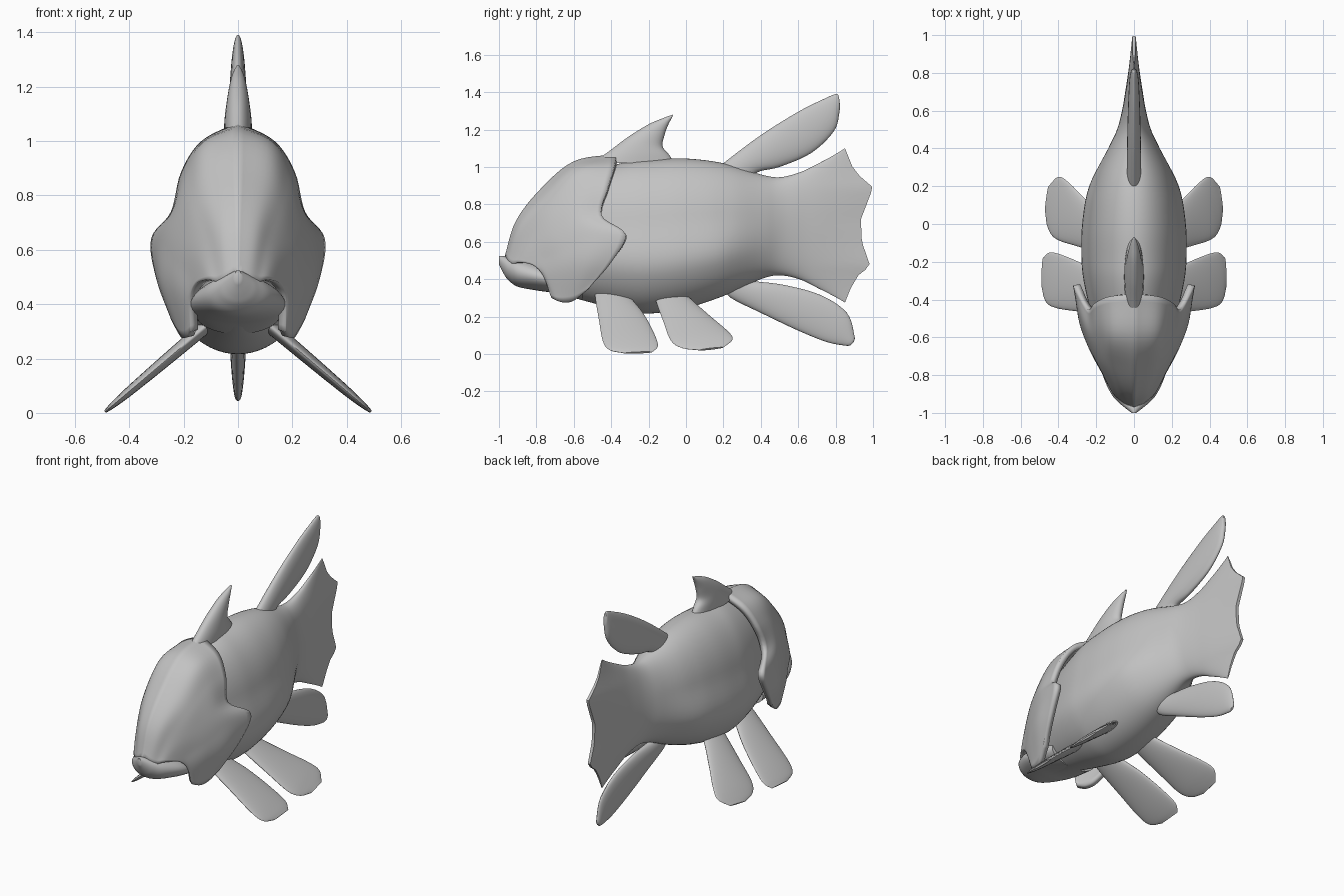
import bpy, bmesh, math
from mathutils import Vector as V

if "Cube" in bpy.data.objects:
    bpy.data.objects.remove(bpy.data.objects["Cube"])

grey = bpy.data.materials.new("plain grey")
grey.diffuse_color = (0.55, 0.55, 0.55, 1)
grey.use_nodes = True
grey.node_tree.nodes["Principled BSDF"].inputs["Base Color"].default_value = grey.diffuse_color


def smooth_path(pts, steps):
    """Catmull-Rom curve through tuples of any length."""
    out, n = [], len(pts)
    for i in range(n - 1):
        p1, p2 = pts[i], pts[i + 1]
        p0 = pts[i - 1] if i else [2 * a - b for a, b in zip(p1, p2)]
        p3 = pts[i + 2] if i + 2 < n else [2 * b - a for a, b in zip(p1, p2)]
        for s in range(steps):
            t = s / steps
            out.append([0.5 * (2 * b + (c - a) * t + (2 * a - 5 * b + 4 * c - d) * t * t
                               + (3 * b - a - 3 * c + d) * t ** 3)
                        for a, b, c, d in zip(p0, p1, p2, p3)])
    out.append(list(pts[-1]))
    return out


def finish(name, bm):
    me = bpy.data.meshes.new(name)
    bm.to_mesh(me)
    bm.free()
    me.materials.append(grey)
    ob = bpy.data.objects.new(name, me)
    bpy.context.collection.objects.link(ob)
    bpy.context.view_layer.objects.active = ob
    for o in bpy.context.selected_objects:
        o.select_set(False)
    ob.select_set(True)
    bpy.ops.object.shade_smooth_by_angle(angle=math.radians(45))
    return ob


def loft(name, sections, n=32, warp=None):
    """Skin elliptical rings given as (centre, long half axis, short half axis)."""
    bm = bmesh.new()
    rings = []
    for c, a, b in sections:
        ring = []
        for i in range(n):
            t = 2 * math.pi * i / n
            p = c + a * math.cos(t) + b * math.sin(t)
            ring.append(bm.verts.new(warp(p, c, a.length) if warp else p))
        rings.append(ring)
    for r, s in zip(rings, rings[1:]):
        for i in range(n):
            j = (i + 1) % n
            bm.faces.new((r[i], r[j], s[j], s[i]))
    # strip caps across both ends
    for r in (rings[0], rings[-1]):
        for i in range(n // 2):
            q = [r[i], r[i + 1], r[n - i - 1], r[-i % n]]
            bm.faces.new(list(dict.fromkeys(q)))
    bmesh.ops.recalc_face_normals(bm, faces=bm.faces)
    return finish(name, bm)


def trunk(name, profile, n=64, warp=None):
    """Loft along y from rows of (y, bottom, top, half width)."""
    return loft(name, [(V((0, y, (lo + hi) / 2)), V((0, 0, (hi - lo) / 2)), V((w, 0, 0)))
                       for y, lo, hi, w in smooth_path(profile, 5)], n, warp)


def fin(name, rows, normal=(1, 0, 0), x_at=lambda z: 0):
    """Blade from rows of (edge y, edge z, other edge y, other edge z, half thickness)."""
    secs = []
    for y1, z1, y2, z2, th in smooth_path(rows, 5):
        p, q = V((x_at(z1), y1, z1)), V((x_at(z2), y2, z2))
        secs.append(((p + q) / 2, (p - q) / 2, V(normal) * th))
    return loft(name, secs)


# scalloped trailing edge of the tail: (z, y)
TAIL_EDGE = [(0.275, 0.85), (0.35, 0.88), (0.42, 0.92), (0.47, 0.985), (0.6, 0.94), (0.72, 0.935),
             (0.89, 1.0), (0.95, 0.93), (1.0, 0.89), (1.10, 0.85)]


def body_warp(p, c, h):
    # pear-shaped section, slimmer above the middle
    t = min(1, max(0, ((p.z - c.z) / h + 0.5) / 0.75))
    slim = 1.05 - 0.19 * t * t * (3 - 2 * t)
    p.x *= 1 + (slim - 1) * min(1, max(0, (0.5 - c.y) / 0.3))
    # scallops
    k = max(0, (c.y - 0.5) / 0.35) ** 2
    for (z0, y0), (z1, y1) in zip(TAIL_EDGE, TAIL_EDGE[1:]):
        if z0 <= p.z <= z1:
            p.y += k * (y0 + (y1 - y0) * (p.z - z0) / (z1 - z0) - 0.85)
            break
    return p


# body running into the tail fin
trunk("body", [
    (-0.88, 0.38, 0.56, 0.07), (-0.75, 0.34, 0.77, 0.13), (-0.6, 0.30, 0.93, 0.19),
    (-0.45, 0.26, 0.99, 0.24), (-0.3, 0.225, 1.03, 0.275), (-0.18, 0.217, 1.04, 0.287),
    (0.0, 0.245, 1.045, 0.283), (0.2, 0.31, 1.02, 0.245), (0.4, 0.40, 0.96, 0.14),
    (0.5, 0.42, 0.945, 0.09), (0.6, 0.40, 0.97, 0.062), (0.7, 0.35, 1.02, 0.042),
    (0.85, 0.275, 1.10, 0.010)], 72, body_warp)

# lower jaw
trunk("lower_jaw", [
    (-1.0, 0.48, 0.525, 0.012), (-0.975, 0.43, 0.523, 0.045), (-0.95, 0.395, 0.517, 0.075),
    (-0.9, 0.36, 0.512, 0.12), (-0.8, 0.34, 0.49, 0.165), (-0.7, 0.325, 0.46, 0.175),
    (-0.55, 0.29, 0.45, 0.16)], 40)

# head shield with gill flaps: rows from the crown down, each from snout to rear edge
SHIELD = [
    [(0, -.97, .52), (0, -.91, .71), (0, -.78, .88), (0, -.6, 1.03), (0, -.37, 1.07)],
    [(.04, -.96, .49), (.07, -.89, .68), (.11, -.75, .84), (.125, -.59, .98), (.135, -.385, 1.0)],
    [(.07, -.94, .48), (.11, -.86, .63), (.165, -.73, .76), (.19, -.58, .87), (.21, -.42, .885)],
    [(.11, -.9, .49), (.145, -.83, .57), (.2, -.71, .66), (.235, -.58, .74), (.247, -.45, .74)],
    [(.155, -.82, .475), (.18, -.77, .51), (.235, -.66, .57), (.28, -.52, .635), (.32, -.325, .64)],
    [(.175, -.765, .42), (.195, -.74, .42), (.24, -.65, .45), (.285, -.53, .48), (.30, -.40, .49)],
    [(.175, -.72, .3), (.19, -.69, .285), (.2, -.65, .275), (.215, -.6, .285), (.245, -.53, .34)]]
rows = [smooth_path(r, 6) for r in SHIELD]
cols = [smooth_path(c, 6) for c in zip(*rows)]
bm = bmesh.new()
grid = [[bm.verts.new(p) for p in c] for c in cols]
for c, d in zip(grid, grid[1:]):
    for i in range(len(c) - 1):
        bm.faces.new((c[i], c[i + 1], d[i + 1], d[i]))
bm.normal_update()
if sum(f.normal.x for f in bm.faces) < 0:
    bmesh.ops.reverse_faces(bm, faces=bm.faces)
shield = finish("head_shield", bm)
mirror = shield.modifiers.new("both sides", 'MIRROR')
mirror.use_clip = True
shell = shield.modifiers.new("shell", 'SOLIDIFY')
shell.thickness, shell.offset = 0.035, -1
# keep smoothing as the last modifier
for i, m in enumerate(list(shield.modifiers)):
    if m not in (mirror, shell):
        shield.modifiers.move(i, len(shield.modifiers) - 1)
        break

# crest behind the head
fin("front_dorsal_fin", [
    (-.5, 1.02, -.06, 1.02, .052), (-.41, 1.085, -.09, 1.065, .05), (-.31, 1.16, -.125, 1.11, .043),
    (-.2, 1.228, -.115, 1.17, .032), (-.12, 1.262, -.095, 1.225, .02), (-.07, 1.28, -.073, 1.267, .006)])

# rear fins above and below
fin("rear_dorsal_fin", [
    (.12, .95, .36, .90, .038), (.2, 1.02, .38, .97, .037), (.4, 1.17, .5, 1.0, .036),
    (.6, 1.295, .67, 1.075, .031), (.74, 1.365, .79, 1.19, .024), (.80, 1.39, .82, 1.29, .015),
    (.815, 1.385, .822, 1.35, .008)])
fin("anal_fin", [
    (.2, .36, .3, .44, .032), (.24, .3, .34, .395, .032), (.4, .22, .52, .37, .031),
    (.6, .125, .72, .315, .028), (.75, .065, .86, .22, .022), (.85, .045, .9, .10, .014),
    (.88, .046, .898, .065, .007)])

# paired belly fins slanting outward
BELLY = {
    "front_belly_fin": [
        (-.49, .4, -.33, .4, .025), (-.485, .3, -.3, .31, .025), (-.465, .18, -.23, .22, .022),
        (-.445, .07, -.175, .12, .018), (-.41, .022, -.15, .045, .012), (-.33, .004, -.18, .01, .006)],
    "rear_belly_fin": [
        (-.19, .4, -.04, .4, .025), (-.17, .31, 0, .32, .025), (-.12, .17, .12, .21, .022),
        (-.08, .07, .215, .13, .018), (-.02, .032, .25, .08, .012), (.07, .02, .2, .035, .006)]}
for name, blade in BELLY.items():
    for label, s in (("left", 1), ("right", -1)):
        fin(label + "_" + name, blade, (s * 0.65, 0, 0.76),
            lambda z, s=s: s * (0.14 + (0.3 - z) * 1.18))
